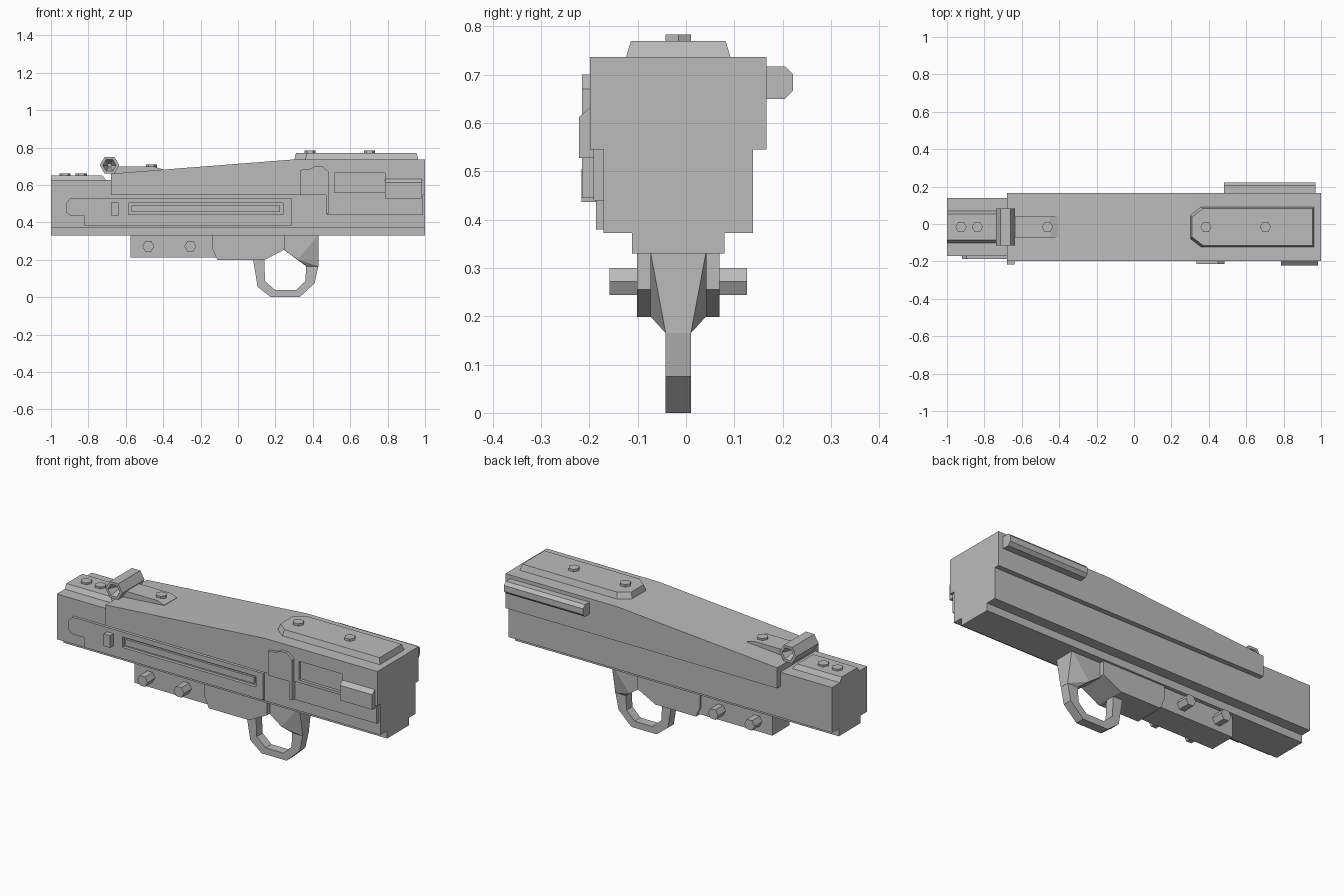
import bpy, bmesh, math
from mathutils import Vector

if "Cube" in bpy.data.objects:
    bpy.data.objects.remove(bpy.data.objects["Cube"], do_unlink=True)

GREY = bpy.data.materials.new("plain grey")
GREY.use_nodes = True
TONE = (0.5, 0.5, 0.5, 1)
GREY.diffuse_color = TONE
GREY.node_tree.nodes["Principled BSDF"].inputs["Base Color"].default_value = TONE
CY = -0.016  # middle plane of the body


def finish(name, bm):
    bmesh.ops.recalc_face_normals(bm, faces=bm.faces)
    mesh = bpy.data.meshes.new(name)
    bm.to_mesh(mesh)
    bm.free()
    mesh.materials.append(GREY)
    ob = bpy.data.objects.new(name, mesh)
    bpy.context.collection.objects.link(ob)
    return ob


def loft(name, rings):
    """Skin a list of equal-length point rings and cap both ends."""
    bm = bmesh.new()
    loops = [[bm.verts.new(p) for p in ring] for ring in rings]
    n = len(loops[0])
    for a, b in zip(loops, loops[1:]):
        for i in range(n):
            j = (i + 1) % n
            bm.faces.new((a[i], a[j], b[j], b[i]))
    bm.faces.new(loops[0])
    bm.faces.new(loops[-1])
    return finish(name, bm)


def side_plate(name, outline, y0, y1):
    """Extrude an x-z outline along y."""
    return loft(name, [[(x, y, z) for x, z in outline] for y in (y0, y1)])


def bar(name, section, x0, x1):
    """Extrude a y-z section along x."""
    return loft(name, [[(x, y, z) for y, z in section] for x in (x0, x1)])


def box(name, x0, x1, y0, y1, z0, z1):
    return side_plate(name, [(x0, z0), (x1, z0), (x1, z1), (x0, z1)], y0, y1)


def hexagon(r):
    return [(r * math.cos(i * math.pi / 3), r * math.sin(i * math.pi / 3)) for i in range(6)]


def bolt(name, x, z0, z1, y=CY):
    loft(name, [[(x + a, y + b, z) for a, b in hexagon(0.03)] for z in (z0, z1)])


def hull(name, points):
    bm = bmesh.new()
    for p in points:
        bm.verts.new(p)
    bmesh.ops.convex_hull(bm, input=bm.verts)
    bmesh.ops.dissolve_limit(bm, angle_limit=0.01, verts=bm.verts, edges=bm.edges)
    return finish(name, bm)


def cut(targets, cutter):
    cutter.hide_render = True
    for ob in targets:
        mod = ob.modifiers.new("cut", 'BOOLEAN')
        mod.operation, mod.solver, mod.object = 'DIFFERENCE', 'EXACT', cutter
        bpy.context.view_layer.objects.active = ob
        bpy.ops.object.modifier_apply(modifier=mod.name)
    bpy.data.objects.remove(cutter, do_unlink=True)


# Main body: stepped lower receiver and sloping top cover
base = box("bottom_rail", -1, 1, -0.112, 0.08, 0.33, 0.38)
body = box("lower_body", -1, 1, -0.171, 0.139, 0.372, 0.625)
cover = side_plate("top_cover", [(-0.68, 0.545), (1, 0.545), (1, 0.737), (0.31, 0.737), (-0.68, 0.66)],
                   -0.199, 0.167)

# Front side panel with its long slot
panel = side_plate("side_panel", [(-0.92, 0.5), (-0.895, 0.53), (0.285, 0.53), (0.285, 0.38),
                                  (-0.82, 0.38), (-0.82, 0.435), (-0.895, 0.435), (-0.92, 0.455)],
                   -0.186, -0.165)
cut([panel, body], box("slot_cutter", -0.585, 0.24, -0.3, -0.168, 0.443, 0.502))
box("slot_bar", -0.57, 0.225, -0.18, -0.16, 0.455, 0.49)
box("rear_side_panel", 0.475, 0.99, -0.191, -0.165, 0.44, 0.55)
box("side_button", -0.68, -0.64, -0.216, -0.17, 0.437, 0.505)

# Ejection opening, bolt block and catch lever
cut([cover], box("opening_cutter", 0.515, 0.785, -0.3, -0.182, 0.56, 0.665))
bar("bolt_block", [(-0.18, 0.528), (-0.222, 0.528), (-0.222, 0.612), (-0.199, 0.632), (-0.18, 0.632)], 0.785, 0.985)
side_plate("catch_lever", [(0.335, 0.545), (0.335, 0.68), (0.39, 0.687), (0.41, 0.7), (0.45, 0.7),
                           (0.485, 0.67), (0.485, 0.445), (0.47, 0.445), (0.47, 0.545)], -0.215, -0.17)

# Rail on the back side
bar("back_rail", [(0.16, 0.65), (0.205, 0.65), (0.222, 0.667), (0.222, 0.7),
                  (0.205, 0.717), (0.16, 0.717)], 0.48, 0.97)

# Raised top plates with hex bolts
def top_outline(x0, x1, hw, clip, z):
    return [(x0, CY - hw + clip, z), (x0 + clip * 1.3, CY - hw, z), (x1, CY - hw, z),
            (x1, CY + hw, z), (x0 + clip * 1.3, CY + hw, z), (x0, CY + hw - clip, z)]


loft("rear_top_plate", [top_outline(0.3, 0.965, 0.11, 0.045, 0.73), top_outline(0.31, 0.955, 0.098, 0.045, 0.77)])
loft("front_top_plate", [[(x, y, z) for x, y in ((-1, CY - h), (e, CY - h), (e, CY + h), (-1, CY + h))]
                         for z, h, e in ((0.62, 0.088, -0.7), (0.651, 0.07, -0.725))])
side_plate("sight_plate", [(-0.66, 0.65), (-0.66, 0.698), (-0.45, 0.698), (-0.405, 0.684), (-0.405, 0.66)],
           CY - 0.056, CY + 0.056)
for i, (x, z) in enumerate(((-0.925, 0.661), (-0.838, 0.661), (-0.463, 0.709), (0.385, 0.783), (0.703, 0.783))):
    bolt("top_bolt_%d" % i, x, z - 0.02, z)

# Hexagonal cross tube with tapered hollow ends
loft("sight_tube", [[(-0.687 + a, CY + y, 0.705 + b) for a, b in hexagon(r)]
                    for y, r in ((-0.04, 0.012), (-0.098, 0.036), (-0.098, 0.052),
                                 (0.098, 0.052), (0.098, 0.036), (0.04, 0.012))])

# Under-mounted grip blocks and cross pins
box("under_block", -0.575, -0.11, CY - 0.075, CY + 0.075, 0.212, 0.34)
side_plate("trigger_block", [(-0.135, 0.335), (-0.135, 0.255), (-0.11, 0.198), (0.14, 0.198),
                             (0.25, 0.255), (0.25, 0.335)], CY - 0.085, CY + 0.085)
for i, x in enumerate((-0.48, -0.255)):
    loft("cross_pin_%d" % i, [[(x + a, CY + s * 0.142, 0.272 + b) for a, b in hexagon(0.032)] for s in (-1, 1)])

# Trigger guard loop and its flared rear post
outer = [(0.08, 0.205), (0.105, 0.055), (0.175, 0), (0.33, 0), (0.41, 0.075), (0.43, 0.17)]
inner = [(0.14, 0.205), (0.145, 0.085), (0.2, 0.037), (0.31, 0.037), (0.36, 0.085), (0.365, 0.17)]
side_plate("trigger_guard", outer + inner[::-1], CY - 0.026, CY + 0.026)
hull("guard_post", [(x, CY + s * h, z) for s in (-1, 1) for x, z, h in (
    (0.24, 0.335, 0.058), (0.43, 0.335, 0.058), (0.24, 0.257, 0.058),
    (0.32, 0.2, 0.058), (0.365, 0.165, 0.026), (0.43, 0.165, 0.026))])
